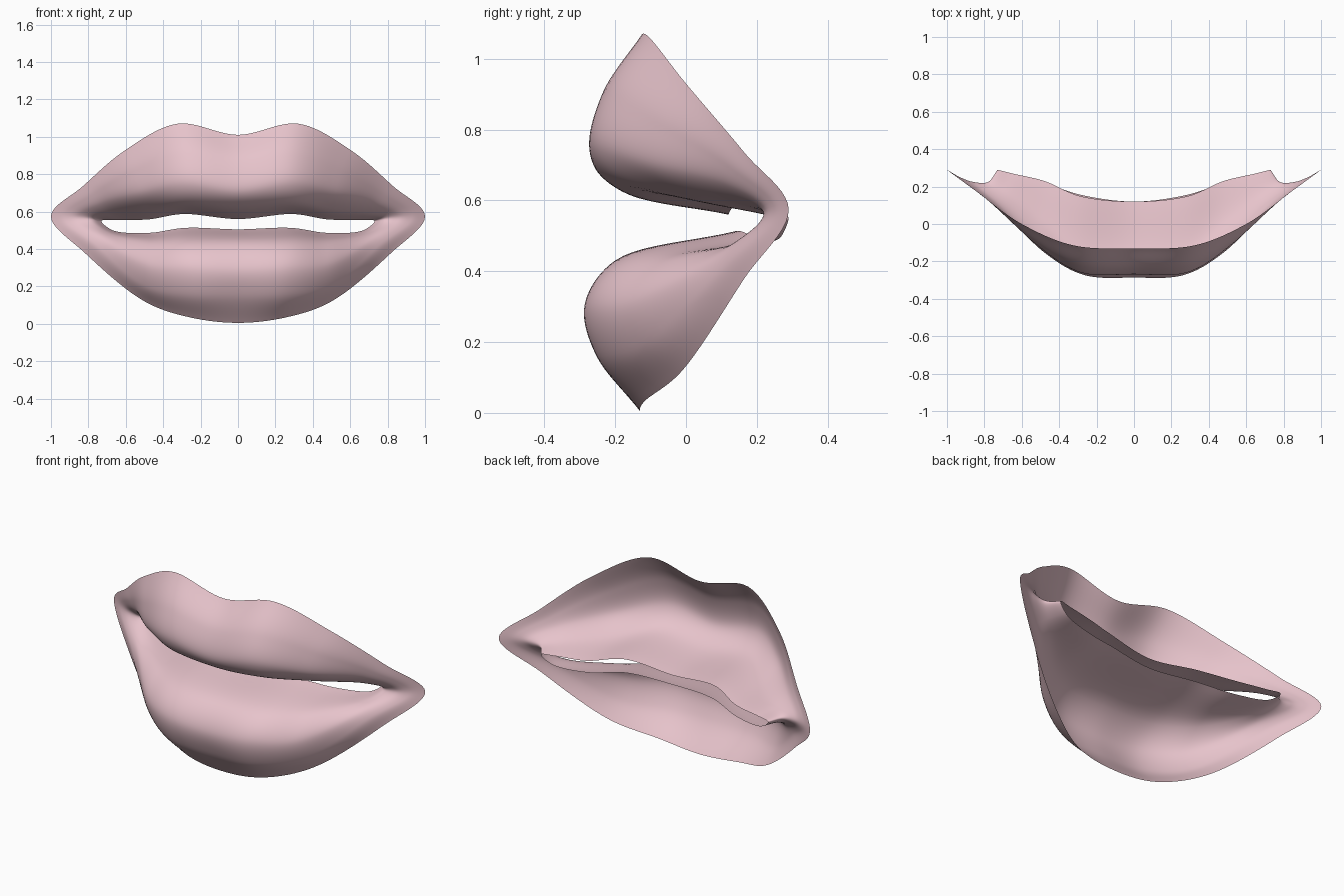
import bpy
from mathutils import Vector

if "Cube" in bpy.data.objects:
    bpy.data.objects.remove(bpy.data.objects["Cube"])

# Right-half lip sections, each running outer edge -> bulge -> inner edge
UPPER = [
    [(0, -.13, 1.01), (0, -.235, .87), (0, -.265, .71), (0, -.18, .625), (0, .12, .56)],
    [(.32, -.115, 1.07), (.30, -.22, .91), (.29, -.255, .75), (.29, -.18, .65), (.29, .15, .587)],
    [(.60, .0, .93), (.55, -.08, .82), (.52, -.10, .70), (.50, .0, .615), (.48, .23, .558)],
    [(.83, .165, .735), (.78, .13, .69), (.74, .125, .64), (.70, .17, .59), (.65, .27, .555)],
]
CORNER = [[(1, .29, .575), (.93, .25, .572), (.86, .225, .567), (.78, .225, .56), (.73, .29, .55)]]
LOWER = [
    [(.82, .165, .38), (.77, .12, .43), (.74, .125, .47), (.71, .17, .495), (.67, .27, .50)],
    [(.50, -.01, .12), (.49, -.11, .20), (.48, -.15, .32), (.48, -.06, .43), (.48, .22, .486)],
    [(.26, -.115, .035), (.26, -.235, .16), (.27, -.27, .31), (.28, -.18, .43), (.28, .155, .513)],
    [(0, -.13, .005), (0, -.25, .16), (0, -.285, .30), (0, -.20, .43), (0, .12, .505)],
]


def spline(pts, steps, closed):
    """Smooth centripetal curve through all points."""
    n = len(pts)
    if closed:
        ext = [pts[-1]] + pts + [pts[0], pts[1]]
    else:
        ext = [2 * pts[0] - pts[1]] + pts + [2 * pts[-1] - pts[-2]]
    out = []
    for i in range(1, len(ext) - 2):
        p0, p1, p2, p3 = ext[i - 1:i + 3]
        a, b, c = [(q - p).length ** .5 for p, q in ((p0, p1), (p1, p2), (p2, p3))]
        m1 = ((p1 - p0) / a * b + (p2 - p1) / b * a) / (a + b) * b
        m2 = ((p2 - p1) / b * c + (p3 - p2) / c * b) / (b + c) * b
        for k in range(steps):
            t = k / steps
            out.append(p1 * (2 * t**3 - 3 * t**2 + 1) + m1 * (t**3 - 2 * t**2 + t)
                       + p2 * (3 * t**2 - 2 * t**3) + m2 * (t**3 - t**2))
    return out if closed else out + [pts[-1]]


# Mirror the half sections into a full loop around the mouth
half = [[Vector(p) for p in col] for col in UPPER + CORNER + LOWER]
mirror = [[Vector((-p.x, p.y, p.z)) for p in col] for col in half[-2:0:-1]]
columns = half + mirror

# Smooth around the mouth, then across each section
rings = [spline([c[r] for c in columns], 10, True) for r in range(5)]
sections = [spline(list(s), 10, False) for s in zip(*rings)]
N, M = len(sections), len(sections[0])
verts = [v for s in sections for v in s]
faces = [(i * M + j, (i + 1) % N * M + j, (i + 1) % N * M + j + 1, i * M + j + 1)
         for i in range(N) for j in range(M - 1)]

# Lips surface
mesh = bpy.data.meshes.new("lips")
mesh.from_pydata(verts, [], faces)
mesh.update()
lips = bpy.data.objects.new("lips", mesh)
bpy.context.collection.objects.link(lips)
mesh.polygons.foreach_set("use_smooth", [True] * len(mesh.polygons))

# Pink lip colour
pink = bpy.data.materials.new("lip_pink")
pink.diffuse_color = (.80, .55, .60, 1)
pink.use_nodes = True
pink.node_tree.nodes["Principled BSDF"].inputs["Base Color"].default_value = pink.diffuse_color
mesh.materials.append(pink)
